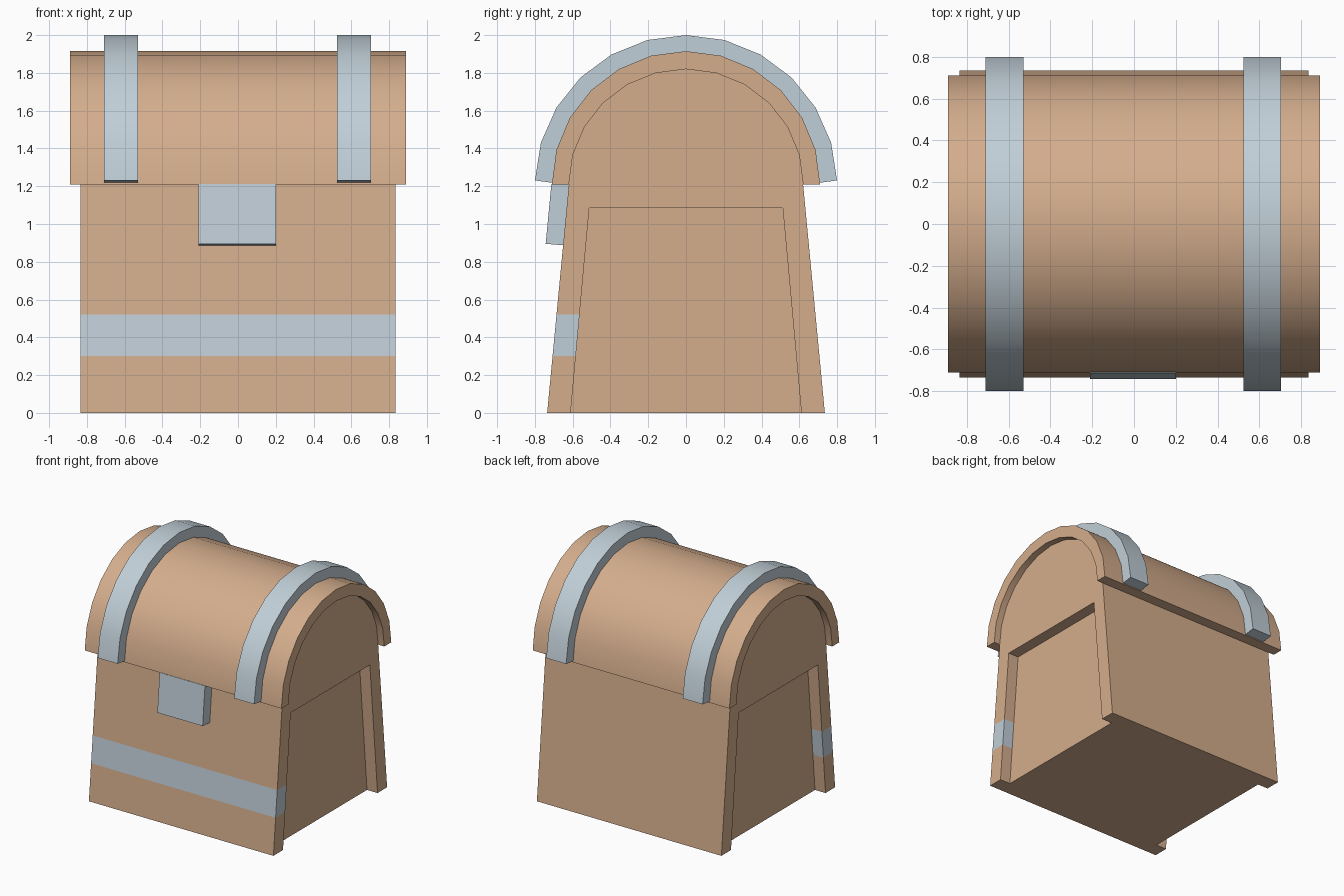
import bpy, bmesh, math

cube = bpy.data.objects.get("Cube")
if cube:
    bpy.data.objects.remove(cube, do_unlink=True)


def material(name, rgb):
    mat = bpy.data.materials.new(name)
    mat.use_nodes = True
    mat.diffuse_color = (*rgb, 1)
    mat.node_tree.nodes["Principled BSDF"].inputs["Base Color"].default_value = (*rgb, 1)
    return mat


WOOD = material("tan wood", (0.66, 0.42, 0.265))
METAL = material("pale steel", (0.53, 0.62, 0.68))

SPRING = 1.21   # height where the arch starts


def arc(ry, rz, tilt=0.0, steps=12):
    """Half arch in the side plane, from front to back."""
    points = []
    for i in range(steps + 1):
        a = math.pi - tilt - (math.pi - 2 * tilt) * i / steps
        points.append((ry * math.cos(a), SPRING + rz * math.sin(a)))
    return points


def prism(name, profile, x0, x1, mat):
    """Extrude a side profile of (y, z) points along x."""
    bm = bmesh.new()
    face = bm.faces.new([bm.verts.new((x0, y, z)) for y, z in profile])
    extruded = bmesh.ops.extrude_face_region(bm, geom=[face])["geom"]
    verts = [v for v in extruded if isinstance(v, bmesh.types.BMVert)]
    bmesh.ops.translate(bm, vec=(x1 - x0, 0, 0), verts=verts)
    bmesh.ops.recalc_face_normals(bm, faces=bm.faces[:])
    mesh = bpy.data.meshes.new(name)
    bm.to_mesh(mesh)
    bm.free()
    mesh.materials.append(mat)
    obj = bpy.data.objects.new(name, mesh)
    bpy.context.collection.objects.link(obj)
    return obj


def activate(obj):
    bpy.ops.object.select_all(action='DESELECT')
    obj.select_set(True)
    bpy.context.view_layer.objects.active = obj


def smooth(obj):
    activate(obj)
    bpy.ops.object.shade_smooth_by_angle(angle=math.radians(30))


def wall(z):
    """Distance of the sloping wall from the middle."""
    return 0.735 - 0.095 * z


# Body: tapered box with an arched top
body = prism("body", [(-wall(0), 0)] + arc(0.62, 0.61) + [(wall(0), 0)],
             -0.835, 0.835, WOOD)

# Sunken panel in each end
panel = [(-0.62, -0.1), (-0.512, 1.085), (0.512, 1.085), (0.62, -0.1)]
for side in (-1, 1):
    cutter = prism("panel_cutter", panel, side * 0.74, side * 1.0, WOOD)
    cutter.hide_render = True
    mod = body.modifiers.new("panel", 'BOOLEAN')
    mod.operation = 'DIFFERENCE'
    mod.solver = 'EXACT'
    mod.object = cutter
    activate(body)
    bpy.ops.object.modifier_apply(modifier=mod.name)
    bpy.data.objects.remove(cutter, do_unlink=True)

# Steel stripe across the front wall and its corner posts
STRIPE = (0.3, 0.52)
body.data.materials.clear()
body.data.materials.append(WOOD)
body.data.materials.append(METAL)
bm = bmesh.new()
bm.from_mesh(body.data)
for z in STRIPE:
    bmesh.ops.bisect_plane(bm, geom=bm.verts[:] + bm.edges[:] + bm.faces[:],
                           plane_co=(0, 0, z), plane_no=(0, 0, 1))
for f in bm.faces:
    c = f.calc_center_median()
    f.material_index = int(STRIPE[0] < c.z < STRIPE[1] and c.y < -0.5)
bmesh.ops.dissolve_limit(bm, angle_limit=0.01, verts=bm.verts[:],
                         edges=bm.edges[:], delimit={'MATERIAL'})
bm.to_mesh(body.data)
bm.free()

# Lid shell
lid = prism("lid", arc(0.71, 0.705) + arc(0.62, 0.61)[::-1], -0.89, 0.89, WOOD)
smooth(lid)

# Two steel straps over the lid
tilt = math.radians(1.5)
strap_profile = arc(0.8, 0.79, tilt) + arc(0.67, 0.665, 0.005)[::-1]
for name, x in (("right_strap", -0.62), ("left_strap", 0.615)):
    smooth(prism(name, strap_profile, x - 0.09, x + 0.09, METAL))

# Latch plate, leaning with the front wall
low, high = 0.895, 1.212
prism("latch", [(-wall(low) - 0.093, low), (-wall(high) - 0.093, high),
                (-wall(high) + 0.03, high), (-wall(low) + 0.03, low - 0.01)],
      -0.21, 0.2, METAL)
